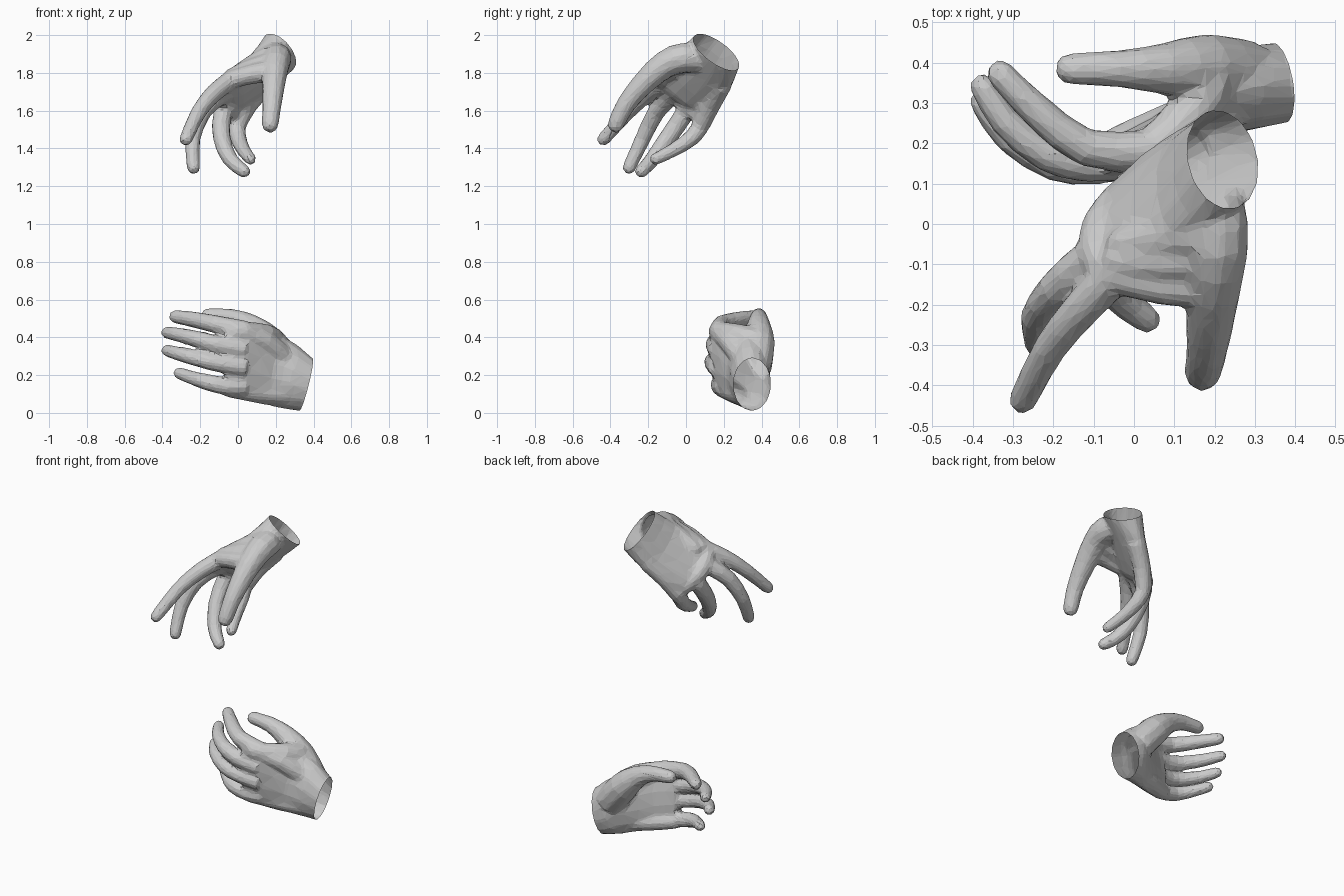
import bpy, bmesh, math
from mathutils import Vector as V


def spline(pts, n):
    # Catmull-Rom through a list of vectors
    p = [V(a) for a in pts]
    p = [2 * p[0] - p[1]] + p + [2 * p[-1] - p[-2]]
    out = []
    for i in range(1, len(p) - 2):
        a, b, c, d = p[i - 1:i + 3]
        for k in range(n):
            t = k / n
            out.append(0.5 * (2 * b + (c - a) * t + (2 * a - 5 * b + 4 * c - d) * t * t
                              + (3 * b - a - 3 * c + d) * t ** 3))
    return out + [p[-2]]


def loft(name, rings, sides):
    # rings: (centre, half axis u, half axis v), closed at both ends
    bm = bmesh.new()
    rows = []
    for c, u, v in rings:
        rows.append([bm.verts.new(c + u * math.cos(2 * math.pi * i / sides)
                                  + v * math.sin(2 * math.pi * i / sides)) for i in range(sides)])
    for a, b in zip(rows, rows[1:]):
        for i in range(sides):
            j = (i + 1) % sides
            bm.faces.new((a[i], a[j], b[j], b[i]))
    bm.faces.new(rows[0])
    bm.faces.new(rows[-1])
    bmesh.ops.recalc_face_normals(bm, faces=bm.faces)
    me = bpy.data.meshes.new(name)
    bm.to_mesh(me)
    bm.free()
    ob = bpy.data.objects.new(name, me)
    bpy.context.collection.objects.link(ob)
    return ob


def tube(name, pts, radii, n=2, sides=10):
    # tapered finger with a rounded tip
    c = spline(pts, n)
    r = [a.x * 1.08 for a in spline([(x, 0, 0) for x in radii], n)]
    end = (c[-1] - c[-2]).normalized()
    c += [c[-1] + end * r[-1] * 0.6, c[-1] + end * r[-1] * 0.95]
    r += [r[-1] * 0.83, r[-1] * 0.45]
    rings, u = [], None
    for i in range(len(c)):
        t = (c[min(i + 1, len(c) - 1)] - c[max(i - 1, 0)]).normalized()
        u = t.orthogonal() if u is None else u - t * u.dot(t)
        u = u.normalized()
        rings.append((c[i], u * r[i], t.cross(u) * r[i]))
    return loft(name, rings, sides)


def hand(name, palm, digits):
    # palm lofted from just behind the wrist to the knuckles
    cs, us, vs = (spline([s[k] for s in palm], 2) for k in range(3))
    wrist = cs[0]
    out = us[0].cross(vs[0]).normalized()
    if out.dot(cs[0] - cs[1]) < 0:
        out = -out
    rings = [(wrist + out * .06, us[0], vs[0])] + list(zip(cs, us, vs))
    ob = loft(name, rings, 14)
    # fuse the digits, then melt the seams and reduce to low-poly facets
    parts = [tube("digit", p, r) for p, r in digits]
    for q in parts:
        m = ob.modifiers.new("join", 'BOOLEAN')
        m.operation, m.solver, m.object = 'UNION', 'EXACT', q
    m = ob.modifiers.new("melt", 'REMESH')
    m.mode, m.voxel_size = 'VOXEL', 0.009
    m = ob.modifiers.new("soften", 'SMOOTH')
    m.factor, m.iterations = 0.5, 14
    m = ob.modifiers.new("facet", 'DECIMATE')
    m.ratio = 0.06
    bpy.context.view_layer.update()
    dg = bpy.context.evaluated_depsgraph_get()
    me = bpy.data.meshes.new_from_object(ob.evaluated_get(dg))
    ob.modifiers.clear()
    ob.data = me
    for q in parts:
        bpy.data.objects.remove(q)
    # cut the wrist open
    bm = bmesh.new()
    bm.from_mesh(me)
    bmesh.ops.bisect_plane(bm, geom=bm.verts[:] + bm.edges[:] + bm.faces[:],
                           plane_co=wrist, plane_no=out, clear_outer=True)
    for f in bm.faces:
        f.smooth = False
    bm.to_mesh(me)
    bm.free()
    return ob


FINGER4 = [.05, .045, .04, .034]
FINGER5 = [.05, .048, .045, .039, .034]
SLIM5 = [.05, .045, .041, .036, .031]
SMALL5 = [.046, .045, .042, .035, .031]

# upper hand, reaching down: thumb, webs, heel, knuckles, index, middle, ring, little finger
hand("upper_hand",
     [((.22, .16, 1.91), (-.005, -.12, .085), (.09, -.03, -.05)),
      ((.12, .09, 1.80), (0, -.135, .11), (.065, -.02, -.038)),
      ((-.02, -.015, 1.69), (0, -.14, .11), (.05, -.016, -.03)),
      ((-.06, -.04, 1.66), (0, -.11, .085), (.03, -.01, -.018))],
     [([(.19, .12, 1.86), (.205, -.005, 1.88), (.20, -.11, 1.845), (.19, -.22, 1.75), (.18, -.32, 1.63),
        (.17, -.37, 1.53)], [.055, .076, .07, .059, .048, .043]),
      ([(.20, -.15, 1.81), (.08, -.15, 1.795), (-.05, -.125, 1.76)], [.058, .05, .045]),
      ([(.19, -.08, 1.85), (.08, -.09, 1.82), (-.03, -.09, 1.78)], [.06, .055, .045]),
      ([(.19, -.02, 1.88), (.09, -.03, 1.845), (-.02, -.05, 1.78)], [.07, .055, .045]),
      ([(.14, .185, 1.74), (.05, .13, 1.63), (0, .085, 1.53)], [.055, .05, .044]),
      ([(-.06, -.13, 1.745), (-.085, -.07, 1.70), (-.075, 0, 1.64), (-.03, .065, 1.58)], [.045, .05, .05, .045]),
      ([(.04, -.06, 1.81), (-.04, -.12, 1.76), (-.13, -.21, 1.69), (-.21, -.31, 1.59), (-.275, -.435, 1.45)],
       FINGER5),
      ([(-.02, -.05, 1.73), (-.11, -.09, 1.67), (-.19, -.16, 1.59), (-.24, -.23, 1.45), (-.235, -.30, 1.30)],
       FINGER5),
      ([(0, .03, 1.69), (-.08, -.005, 1.59), (-.085, -.10, 1.45), (-.04, -.18, 1.34), (.03, -.235, 1.28)],
       FINGER5),
      ([(.04, .10, 1.65), (-.005, .09, 1.55), (0, .035, 1.46), (.03, -.07, 1.39), (.065, -.16, 1.345)],
       SMALL5)])

# lower hand, cupped: thumb, web, index side, heel, then the fingers
hand("lower_hand",
     [((.36, .35, .15), (.035, 0, .14), (-.015, .10, 0)),
      ((.28, .335, .19), (.035, .01, .17), (-.005, .105, 0)),
      ((.19, .295, .225), (.03, .02, .188), (0, .08, 0)),
      ((.05, .20, .27), (.02, -.015, .205), (0, .062, 0)),
      ((-.07, .165, .285), (0, -.015, .18), (0, .042, 0))],
     [([(.28, .365, .24), (.17, .385, .37), (.07, .385, .46), (-.04, .385, .505), (-.155, .385, .515)],
       [.085, .082, .06, .044, .038]),
      ([(.18, .36, .38), (.14, .27, .41), (.04, .18, .43)], [.07, .06, .05]),
      ([(.25, .31, .28), (.14, .23, .38), (.0, .17, .43)], [.06, .055, .05]),
      ([(.25, .30, .10), (.10, .25, .11), (-.05, .19, .13)], [.055, .052, .045]),
      ([(.04, .18, .435), (-.12, .19, .47), (-.24, .28, .495), (-.33, .37, .51)], FINGER4),
      ([(.04, .17, .335), (-.11, .15, .362), (-.22, .175, .392), (-.32, .255, .415), (-.375, .34, .425)], SLIM5),
      ([(.04, .17, .24), (-.10, .145, .262), (-.20, .15, .284), (-.31, .215, .312), (-.375, .30, .33)], SLIM5),
      ([(.04, .20, .14), (-.06, .18, .14), (-.16, .18, .162), (-.24, .23, .185), (-.31, .30, .21)], SMALL5)])
